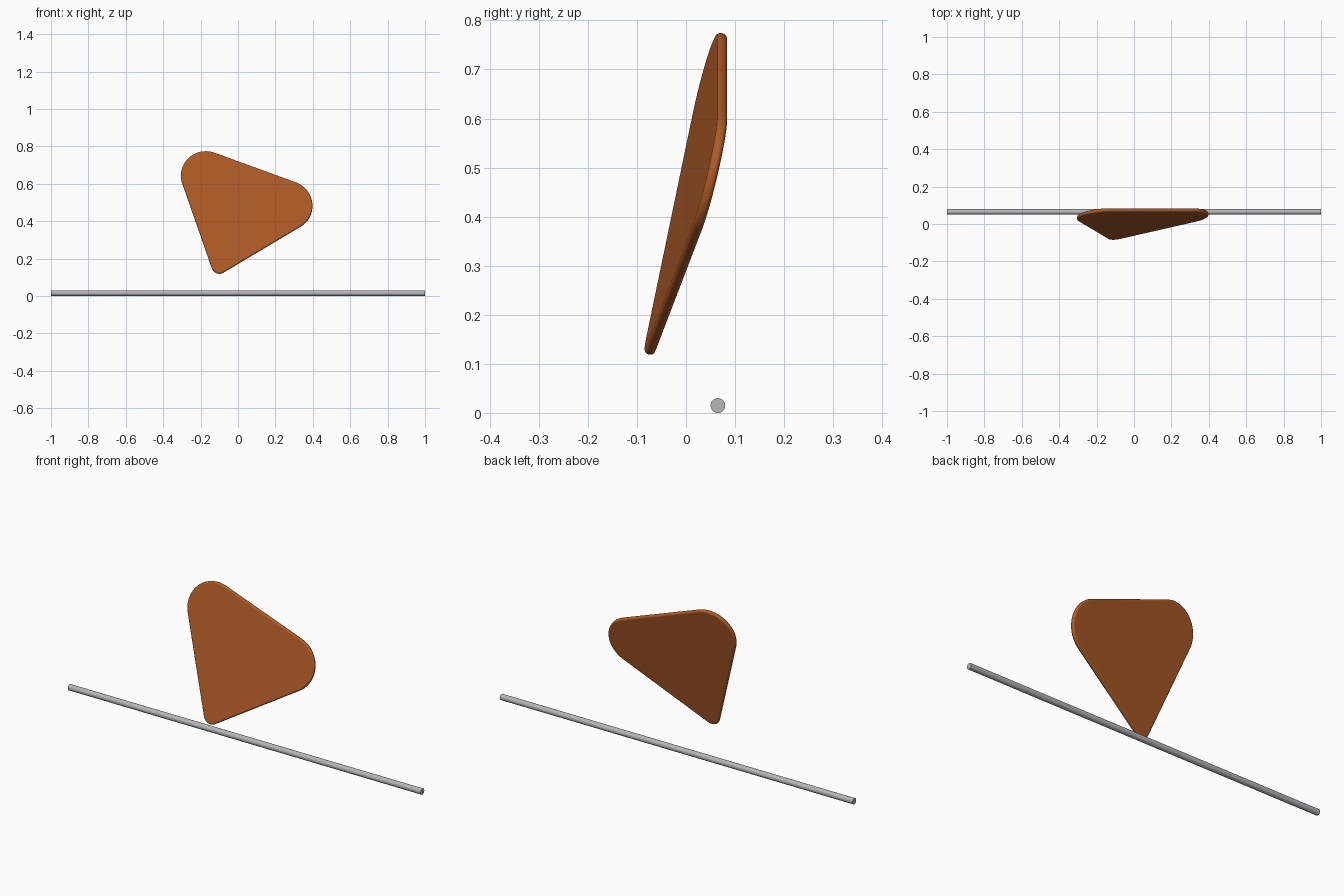
import bpy, bmesh, math
from mathutils import Matrix, Vector

if "Cube" in bpy.data.objects:
    bpy.data.objects.remove(bpy.data.objects["Cube"])


def material(name, rgb):
    m = bpy.data.materials.new(name)
    m.diffuse_color = (*rgb, 1)
    m.use_nodes = True
    m.node_tree.nodes["Principled BSDF"].inputs["Base Color"].default_value = m.diffuse_color
    return m


def arc(cx, cy, r, a0, a1, n):
    return [(cx + r * math.cos(a0 + (a1 - a0) * i / n),
             cy + r * math.sin(a0 + (a1 - a0) * i / n)) for i in range(n + 1)]


brown = material("warm brown", (0.43, 0.105, 0.02))
steel = material("steel grey", (0.47, 0.47, 0.49))

# Rounded triangle outline: small tip at the origin, two large corners above
TIP_R, CORNER_R, CX, CY = 0.042, 0.136, 0.23, 0.442
length = math.hypot(CX, CY)
side = math.atan2(CY, CX) - math.pi / 2 - math.asin((CORNER_R - TIP_R) / length)
outline = (arc(0, 0, TIP_R, -math.pi - side, side, 14)
           + arc(CX, CY, CORNER_R, side, math.pi / 2, 24)
           + arc(-CX, CY, CORNER_R, math.pi / 2, math.pi - side, 24))

# Plectrum: extruded outline with a softly rounded rim
THICK = 0.021
bm = bmesh.new()
face = bm.faces.new([bm.verts.new((x, y, -THICK / 2)) for x, y in outline])
ext = bmesh.ops.extrude_face_region(bm, geom=[face])
bmesh.ops.translate(bm, vec=(0, 0, THICK),
                    verts=[v for v in ext["geom"] if isinstance(v, bmesh.types.BMVert)])
bmesh.ops.recalc_face_normals(bm, faces=bm.faces)
mesh = bpy.data.meshes.new("plectrum")
bm.to_mesh(mesh)
bm.free()
mesh.materials.append(brown)
plectrum = bpy.data.objects.new("plectrum", mesh)
bpy.context.collection.objects.link(plectrum)
for p in mesh.polygons:
    p.use_smooth = True
bevel = plectrum.modifiers.new("rounded_rim", "BEVEL")
bevel.width = 0.009
bevel.segments = 4
bevel.limit_method = "ANGLE"
bevel.angle_limit = math.radians(60)
bevel.harden_normals = True

# Lean the plectrum sideways and tilt its top backwards
lean, tilt = math.radians(20), math.radians(14.2)
across = Vector((math.cos(lean), 0, -math.sin(lean)))
along = Vector((math.sin(lean) * math.cos(tilt), math.sin(tilt),
                math.cos(lean) * math.cos(tilt)))
rot = Matrix((across, along, across.cross(along))).transposed().to_4x4()
plectrum.matrix_world = Matrix.Translation((-0.1, -0.066, 0.16)) @ rot

# String: thin straight rod along x
bpy.ops.mesh.primitive_cylinder_add(vertices=32, radius=0.015, depth=2,
                                    location=(0, 0.065, 0.015),
                                    rotation=(0, math.pi / 2, 0))
string = bpy.context.object
string.name = "string"
string.data.materials.append(steel)
bpy.ops.object.shade_smooth_by_angle()
